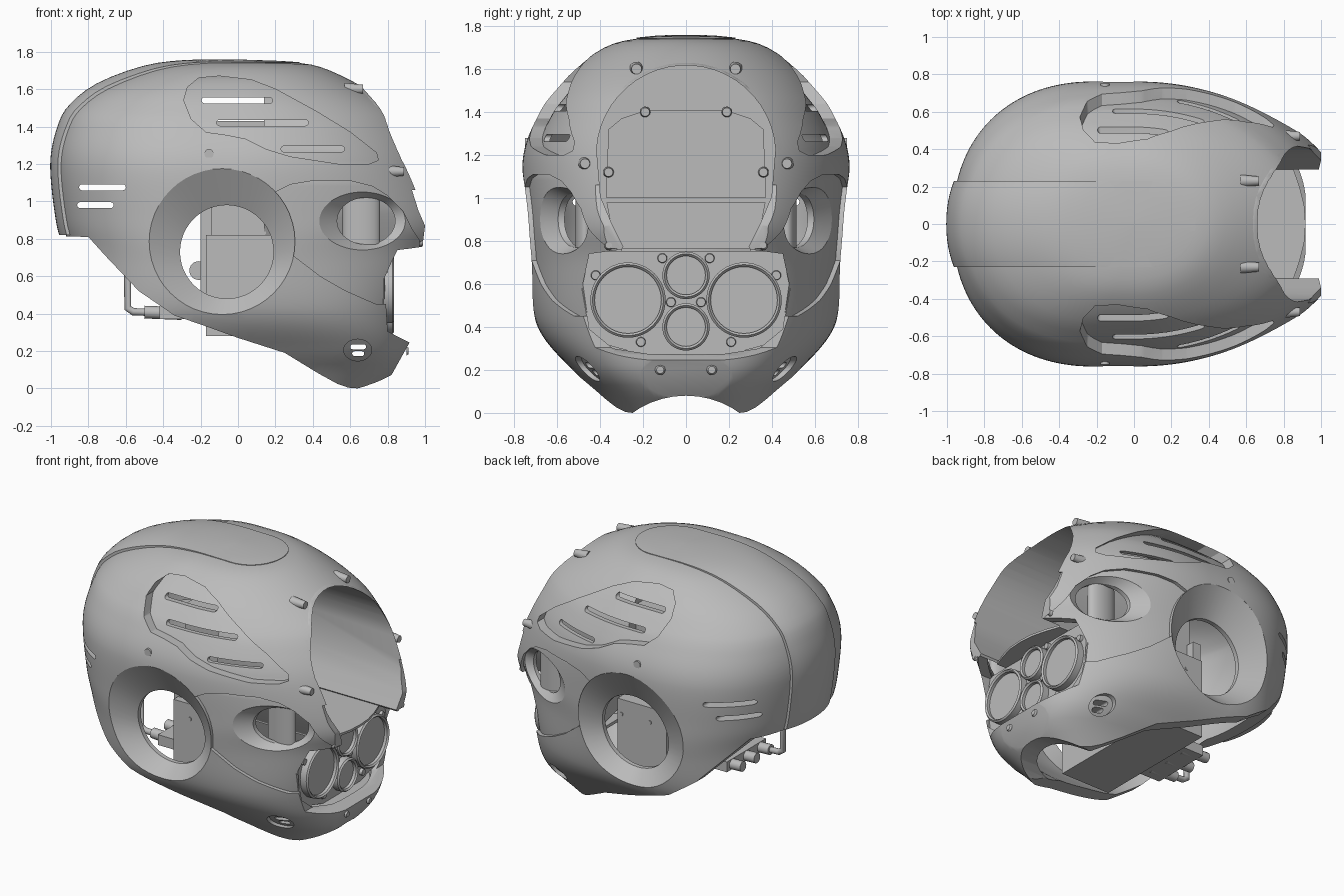
import bpy, bmesh, math
from mathutils import Vector, Matrix
from mathutils.bvhtree import BVHTree

cube = bpy.data.objects.get("Cube")
if cube:
    bpy.data.objects.remove(cube)

GREY = bpy.data.materials.new("shell grey")
GREY.use_nodes = True
GREY.diffuse_color = (0.5, 0.5, 0.5, 1)
for node in GREY.node_tree.nodes:
    if node.type == 'BSDF_PRINCIPLED':
        node.inputs["Base Color"].default_value = (0.5, 0.5, 0.5, 1)


def finish(name, bm, recalc=True):
    if recalc:
        bmesh.ops.recalc_face_normals(bm, faces=bm.faces)
    me = bpy.data.meshes.new(name)
    bm.to_mesh(me)
    bm.free()
    ob = bpy.data.objects.new(name, me)
    bpy.context.scene.collection.objects.link(ob)
    return ob


def dress(ob):
    me = ob.data
    me.materials.clear()
    me.materials.append(GREY)
    me.shade_smooth()
    me.set_sharp_from_angle(angle=math.radians(32))
    return ob


def ring(cu, cv, ru, rv=None, n=48):
    rv = rv or ru
    return [(cu + ru * math.cos(math.tau * i / n), cv + rv * math.sin(math.tau * i / n)) for i in range(n)]


def slot(u0, u1, v, r=0.016):
    arc = [math.pi * (i / 6 - 0.5) for i in range(7)]
    right = [(u1 - r + r * math.cos(a), v + r * math.sin(a)) for a in arc]
    return right + [(u0 + r - r * math.cos(a), v - r * math.sin(a)) for a in arc]


def mirrored(half):
    return half + [(-y, z) for y, z in reversed(half)]


def prism(bm, pts, axis, a, b):
    def row(d):
        return [bm.verts.new((*p[:axis], d, *p[axis:])) for p in pts]
    lo, hi = row(a), row(b)
    bm.faces.new(lo)
    bm.faces.new(hi[::-1])
    for i in range(len(pts)):
        bm.faces.new((lo[i - 1], hi[i - 1], hi[i], lo[i]))


def loft(bm, loops):
    rows = [[bm.verts.new(p) for p in loop] for loop in loops]
    for j in range(len(rows)):
        for i in range(len(rows[0])):
            bm.faces.new((rows[j - 1][i - 1], rows[j][i - 1], rows[j][i], rows[j - 1][i]))


def cutter(name, outlines, axis=1, a=-2, b=2):
    bm = bmesh.new()
    for pts in outlines:
        prism(bm, pts, axis, a, b)
    ob = finish(name, bm)
    ob.hide_render = True
    return ob


def carve(ob, keeps, cuts=()):
    for c in (*keeps, *cuts):
        mod = ob.modifiers.new("carve", 'BOOLEAN')
        mod.operation = 'INTERSECT' if c in keeps else 'DIFFERENCE'
        mod.solver = 'EXACT'
        mod.object = c
    dg = bpy.context.evaluated_depsgraph_get()
    me = bpy.data.meshes.new_from_object(ob.evaluated_get(dg))
    ob.modifiers.clear()
    ob.data = me
    return dress(ob)


# Head form: height, front reach, back reach, half width, front squareness
ROWS = [(-.2, .55, .6, .2, 3), (0, .74, .75, .35, 3), (.1, .85, .8, .43, 3), (.2, .91, .85, .53, 3),
        (.4, .97, .87, .69, 2.4), (.7, 1.1, .89, .745, 2), (.9, 1.16, .94, .757, 2), (1.2, 1.06, .97, .757, 2),
        (1.4, .95, .93, .68, 2), (1.5, .86, .87, .61, 2), (1.6, .69, .74, .52, 2), (1.7, .49, .5, .38, 2),
        (1.74, .33, .28, .24, 2), (1.754, .02, .02, .02, 2)]


def sections():
    for i in range(len(ROWS) - 1):
        p = [ROWS[max(0, min(len(ROWS) - 1, i + k))] for k in (-1, 0, 1, 2)]
        steps = max(3, round((p[2][0] - p[1][0]) / 0.03))
        for s in range(steps):
            t = s / steps
            yield [b + 0.5 * t * (c - a + t * (2 * a - 5 * b + 4 * c - d + t * (3 * (b - c) + d - a)))
                   for a, b, c, d in zip(*p)]
    yield ROWS[-1]


def base_form(n=146):
    bm = bmesh.new()
    rows = []
    for z, front, back, w, sq in sections():
        row = []
        for i in range(n):
            c, s = math.cos(math.tau * i / n), math.sin(math.tau * i / n)
            e = 2 / (sq if c > 0 else 2.25)
            # straight flanks for a short way behind the middle
            x = abs(c) ** e * front if c > 0 else -back * (.2 + .8 * abs(c) ** e)
            row.append(bm.verts.new((x, math.copysign(abs(s) ** e * w, s), z)))
        rows.append(row)
    for lo, hi in zip(rows, rows[1:]):
        for i in range(n):
            bm.faces.new((lo[i - 1], lo[i], hi[i], hi[i - 1]))
    for row in (rows[0], rows[-1]):
        mid = bm.verts.new((0, 0, row[0].co.z))
        for i in range(n):
            bm.faces.new((row[i - 1], row[i], mid))
    bmesh.ops.recalc_face_normals(bm, faces=bm.faces)
    bm.normal_update()
    bm.verts.index_update()
    verts = [(v.co.copy(), v.normal.copy()) for v in bm.verts]
    faces = [[v.index for v in f.verts] for f in bm.faces]
    return verts, faces, finish("form_cutter", bm)


VERTS, FACES, form = base_form()
form.hide_render = True


def flush(c):
    return 0


def lining_depth(c):
    # Shallow behind the cheeks, deeper behind the side vents
    return -.022 - .033 * min(1, max(0, (c.z - 1.12) / .07))


def band_lift(c):
    return .004 + .03 * min(1, max(0, -c.x / .7)) * (1 - .6 * min(1, (c.y / .23) ** 2))


def shell(name, top, bottom):
    """Hollow skin between two offsets from the head form."""
    bm = bmesh.new()
    outer = [bm.verts.new(c + n * top(c)) for c, n in VERTS]
    inner = [bm.verts.new(c + n * bottom) for c, n in VERTS]
    for f in FACES:
        bm.faces.new([outer[i] for i in f])
        bm.faces.new([inner[i] for i in reversed(f)])
    return finish(name, bm, recalc=False)


def surface(top):
    return BVHTree.FromPolygons([c + n * top(c) for c, n in VERTS], FACES)


SKIN, LINING = surface(flush), surface(lining_depth)


def drape(tree, x, z):
    return tree.ray_cast(Vector((x, 3, z)), Vector((0, -1, 0)))[0].y


# Outlines of the openings
side_profile = [(-1.3, .82), (-.8, .81), (-.71, .71), (-.53, .52), (-.34, .39), (-.18, .335), (0, .27),
                (.25, .19), (.43, .08), (.53, .025), (.59, .004), (.64, 0), (.7, .006), (.76, .03), (.82, .07),
                (.917, .245), (.8, .305), (.79, .47), (.83, .6), (.87, .68), (.985, .75), (1, .87), (.965, .95),
                (.93, 1.06), (1.3, 1.1), (1.3, 2), (-1.3, 2)]
vent = [(-.29, 1.54), (-.27, 1.61), (-.21, 1.66), (-.1, 1.67), (.07, 1.65), (.2, 1.6), (.42, 1.48),
        (.6, 1.37), (.74, 1.26), (.75, 1.22), (.7, 1.2), (.54, 1.2), (.28, 1.24), (.15, 1.28),
        (.04, 1.335), (-.06, 1.355), (-.17, 1.37), (-.25, 1.44)]
cheek = [(.2, 1.05), (.28, 1.09), (.4, 1.11), (.6, 1.11), (.72, 1.08), (.8, 1.03), (.88, .95), (.93, .85),
         (.99, .76), (.9, .6), (.8, .45), (.74, .45), (.57, .525), (.44, .6), (.27, .73), (.24, .9)]
arc = [math.radians(7.5 * i + 3.75) for i in range(12)]
hood = [(.3, .76), (.36, .88), (.41, 1)] + [(.43 * math.cos(a), 1.2 + .43 * math.sin(a)) for a in arc]
face = mirrored([(.18, .275), (.34, .3), (.45, .39), (.48, .6), (.45, .74)] + hood)
ear_rim, ear_hole = ring(-.085, .785, .39), ring(-.06, .73, .25)
eye_rim, eye_hole = ring(.665, .895, .23, .155), ring(.685, .895, .155, .125)
rear_slots = [slot(-.85, -.6, 1.075), slot(-.86, -.665, .98)]
vent_slots = [slot(-.195, .185, 1.54), slot(-.115, .377, 1.42), slot(.23, .57, 1.28)]
jaw_slots = [slot(.6, .685, .222, .013), slot(.61, .675, .186, .013)]

# Skin and lining
profile = cutter("profile_cutter", [side_profile])
visor = cutter("face_cutter", [face], 0, .4, 2)
chin = cutter("chin_cutter", [ring(0, -.35, .43)], 0, .45, 2)
skin_cut = cutter("skin_cutter", [vent, ear_rim, ring(.64, .205, .075, .058)] + rear_slots)
cheek_cut = cutter("cheek_cutter", [cheek])
lining_cut = cutter("lining_cutter", [ear_rim, eye_rim] + vent_slots + jaw_slots + rear_slots)
carve(shell("helmet_skin", flush, -.065), [profile], (visor, chin, skin_cut, cheek_cut))
carve(shell("helmet_lining", lining_depth, -.08), [profile], (visor, chin, lining_cut))

# Straight hood running back from the face opening
bm = bmesh.new()
rim = mirrored(hood)
prism(bm, rim[::-1] + [(y * .97, 1.2 + (z - 1.2) * .97) for y, z in rim], 0, .16, 1.3)
carve(finish("face_hood", bm), [form, profile])

# Raised band over the crown and back
end = [math.radians(-90 + 10 * i) for i in range(19)]
band = [(.1 + .23 * math.cos(a), .23 * math.sin(a)) for a in end] + [(-1.3, .23), (-1.3, -.23)]
band_cut = cutter("band_cutter", [band], 2, .82, 2.2)
carve(shell("crown_band", band_lift, -.02), [band_cut])
for c in (form, profile, visor, chin, skin_cut, cheek_cut, lining_cut, band_cut):
    bpy.data.objects.remove(c)

# Dished ear rings and eye sockets
for name, tree, rim, hole, depth in (("ear_ring", SKIN, ear_rim, ear_hole, .11),
                                     ("eye_socket", LINING, eye_rim, eye_hole, .055)):
    for side, s in (("left", 1), ("right", -1)):
        bm = bmesh.new()
        loft(bm, [[(x, s * (drape(tree, x, z) - d), z) for x, z in pts] for pts, d in
                  ((rim, 0), (hole, depth), (hole, depth + .03), (rim, .08))])
        dress(finish(side + "_" + name, bm))

# Upright rounded posts behind the sockets
for side, s in (("left", 1), ("right", -1)):
    bm = bmesh.new()
    prism(bm, ring(.66, s * .47, .1, .045), 2, .77, 1.03)
    dress(finish(side + "_eye_post", bm))

# Display at the back of the hood, with its disc, and the floor in front of it
bm = bmesh.new()
prism(bm, mirrored(hood), 0, .14, .17)
prism(bm, mirrored([(.18, 1.41), (.3, 1.37), (.36, 1.32), (.37, 1.1), (.37, 1)]), 0, .15, .2)
prism(bm, ring(0, 1.2, .18), 0, .2, .206)
prism(bm, mirrored([(.37, .98), (.35, .88), (.3, .76)]), 0, .15, .23)
dress(finish("display_panel", bm))
bm = bmesh.new()
prism(bm, [(.16, .3), (.85, .3), (.885, .2), (.91, .1), (.917, 0), (.91, -.1), (.885, -.2), (.85, -.3),
           (.16, -.3)], 2, .75, .765)
dress(finish("hood_floor", bm))

# Sensor plate with four lenses, and the lip below it
bm = bmesh.new()
prism(bm, mirrored([(.45, .75), (.475, .7), (.485, .58), (.45, .38), (.38, .32), (.2, .27)]), 0, .74, .78)
dress(finish("sensor_plate", bm))
bm = bmesh.new()
prism(bm, [(.7, .4), (.74, .4), (.8, .31), (.85, .18), (.865, 0), (.85, -.18), (.8, -.31), (.74, -.4),
           (.7, -.4)], 2, .25, .27)
dress(finish("chin_lip", bm))
for name, y, z, r in (("left", .27, .525, .175), ("right", -.27, .525, .175),
                      ("upper", 0, .64, .11), ("lower", 0, .4, .11)):
    bm = bmesh.new()
    loft(bm, [[(x, *p) for p in ring(y, z, k)] for x, k in
              ((.77, r), (.825, r), (.835, r - .01), (.825, r - .02), (.77, r - .02))])
    prism(bm, ring(y, z, r - .015), 0, .77, .805)
    dress(finish(name + "_lens", bm))

# Fasteners on the plate, the display, the chin and the brow
bm = bmesh.new()
turn = Matrix.Rotation(math.pi / 2, 4, 'Y')


def peg(y, z, x, r1, r2, length):
    for s in (1, -1):
        bmesh.ops.create_cone(bm, cap_ends=True, segments=20, radius1=r1, radius2=r2, depth=length,
                              matrix=Matrix.Translation((x, s * y, z)) @ turn)


for y, z in ((.42, .64), (.11, .72), (.07, .515), (.21, .33)):
    peg(y, z, .785, .024, .02, .03)
for y, z in ((.19, 1.4), (.36, 1.12)):
    peg(y, z, .21, .025, .02, .03)
for y, z, r, length in ((.23, 1.6, .034, .1), (.47, 1.16, .032, .08), (.12, .2, .024, .012), (.36, .78, .022, .02)):
    hit = SKIN.ray_cast(Vector((3, y, z)), Vector((-1, 0, 0)))[0]
    peg(y, z, min(hit.x, .98), r, r * .7, length)
y = drape(SKIN, -.155, 1.255)
for s in (1, -1):
    prism(bm, ring(-.155, 1.255, .025, n=20), 1, s * (y - .03), s * (y + .006))
dress(finish("fasteners", bm))

# Electronics box seen through the ears
bm = bmesh.new()
prism(bm, [(-.17, .28), (.2, .28), (.2, .82), (-.17, .82)], 1, -.45, .45)
prism(bm, [(-.16, .8), (.15, .8), (.15, 1.43), (-.16, 1.43)], 1, -.34, .34)
prism(bm, [(-.2, .5), (-.14, .5), (-.14, .97), (-.2, .97)], 1, -.4, .4)
prism(bm, ring(-.21, .63, .05, n=24), 1, -.3, .3)
prism(bm, [(-.42, .37), (-.17, .37), (-.17, .44), (-.42, .44)], 1, -.26, .16)
for s in (1, -1):
    for x in (-.045, .17):
        prism(bm, ring(x, .72, .012, n=12), 1, s * .44, s * .456)
dress(finish("electronics_box", bm))

# Plugs at the back of the box, and the cable leaving one of them
plug = ((-.3, .4), (-.5, .408))
cable = ((-.3, .4), (-.56, .41), (-.59, .43), (-.59, .72))
for name, y, r, path in (("left_plug", .1, .034, plug), ("middle_plug", -.05, .034, plug),
                         ("right_plug", -.2, .034, plug), ("cable", -.2, .02, cable)):
    cu = bpy.data.curves.new(name, 'CURVE')
    cu.dimensions = '3D'
    cu.bevel_depth = r
    cu.use_fill_caps = True
    sp = cu.splines.new('POLY')
    sp.points.add(len(path) - 1)
    for pt, (x, z) in zip(sp.points, path):
        pt.co = (x, y, z, 1)
    cu.materials.append(GREY)
    bpy.context.scene.collection.objects.link(bpy.data.objects.new(name, cu))
